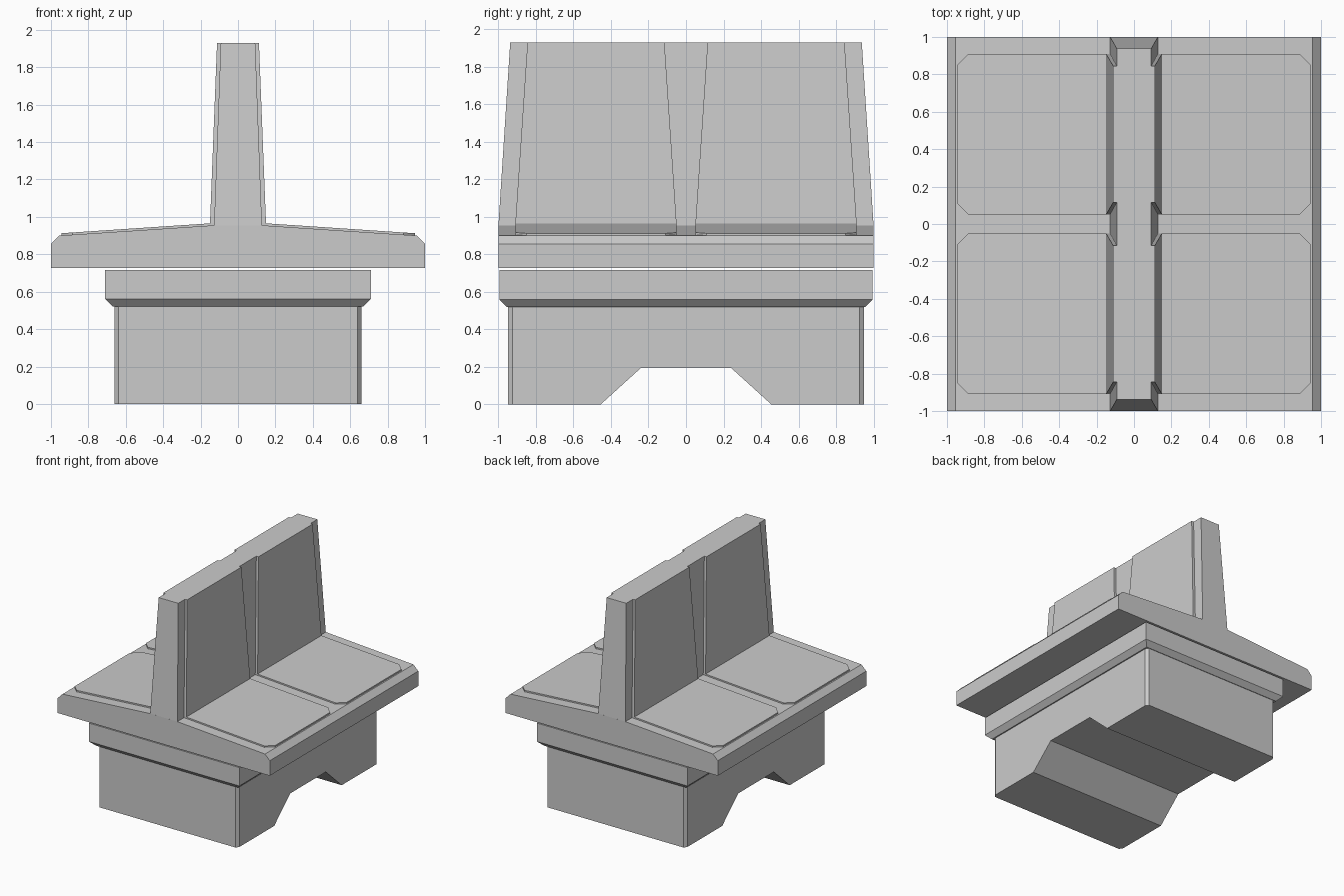
import bpy
import bmesh

if "Cube" in bpy.data.objects:
    bpy.data.objects.remove(bpy.data.objects["Cube"])


def loft(name, *rings):
    """Closed solid skinned through matching rings of points."""
    bm = bmesh.new()
    loops = [[bm.verts.new(p) for p in ring] for ring in rings]
    n = len(loops[0])
    for a, b in zip(loops, loops[1:]):
        for i in range(n):
            j = (i + 1) % n
            bm.faces.new((a[i], a[j], b[j], b[i]))
    bm.faces.new(loops[0])
    bm.faces.new(loops[-1])
    bmesh.ops.recalc_face_normals(bm, faces=bm.faces[:])
    mesh = bpy.data.meshes.new(name)
    bm.to_mesh(mesh)
    bm.free()
    obj = bpy.data.objects.new(name, mesh)
    bpy.context.collection.objects.link(obj)
    return obj


def rect(x, y, z):
    return [(-x, -y, z), (x, -y, z), (x, y, z), (-x, y, z)]


# Plinth: arched side profile running across x, vertical corners chamfered
half = [(0.24, 0.195), (0.455, 0), (0.925, 0), (0.95, 0), (0.95, 0.525), (0.925, 0.525)]
profile = half + [(-y, z) for y, z in reversed(half)]


def plinth_ring(x, y_end):
    return [(x, max(-y_end, min(y_end, y)), z) for y, z in profile]


core = [(0.24, 0.195), (0.455, 0), (0.925, 0), (0.925, 0.525)]
profile = core + [(-y, z) for y, z in reversed(core)]


def widened(x, edge):
    return [(x, (edge if y > 0 else -edge) if abs(y) > 0.9 else y, z) for y, z in profile]


loft("plinth", widened(-0.66, 0.925), widened(-0.64, 0.95),
     widened(0.64, 0.95), widened(0.66, 0.925))

# Collar under the seat, chamfered at the bottom
loft("collar", rect(0.67, 0.955, 0.52), rect(0.71, 0.995, 0.56), rect(0.71, 0.995, 0.717))

# Seat slab: sloped on both sides of the central back
side = [(1.0, 0.727), (1.0, 0.855), (0.955, 0.90), (0.128, 0.955)]
section = side + [(-x, z) for x, z in reversed(side)]
loft("seat", [(x, -1, z) for x, z in section], [(x, 1, z) for x, z in section])

# Central back, tapering upwards
loft("backrest", rect(0.128, 1.0, 0.953), rect(0.092, 0.937, 1.93))

# Cushions: one seat pad and one back pad in each quarter
outline = [(0.10, 0.05), (0.885, 0.05), (0.945, 0.11),
           (0.945, 0.85), (0.885, 0.91), (0.10, 0.91)]


def pad_z(x, lift):
    return 0.9635 - 0.0665 * x + lift


for sx in (-1, 1):
    for sy in (-1, 1):
        tag = ("left" if sx < 0 else "right") + ("_front" if sy < 0 else "_rear")
        loft("seat_pad_" + tag,
             [(sx * x, sy * y, pad_z(x, -0.01)) for x, y in outline],
             [(sx * x, sy * y, pad_z(x, 0.012)) for x, y in outline])

        def pad_face(low_x, high_x):
            return [(sx * low_x, sy * 0.05, 0.96), (sx * low_x, sy * 0.91, 0.96),
                    (sx * high_x, sy * 0.845, 1.93), (sx * high_x, sy * 0.115, 1.93)]

        loft("back_pad_" + tag, pad_face(0.12, 0.084), pad_face(0.15, 0.112))
